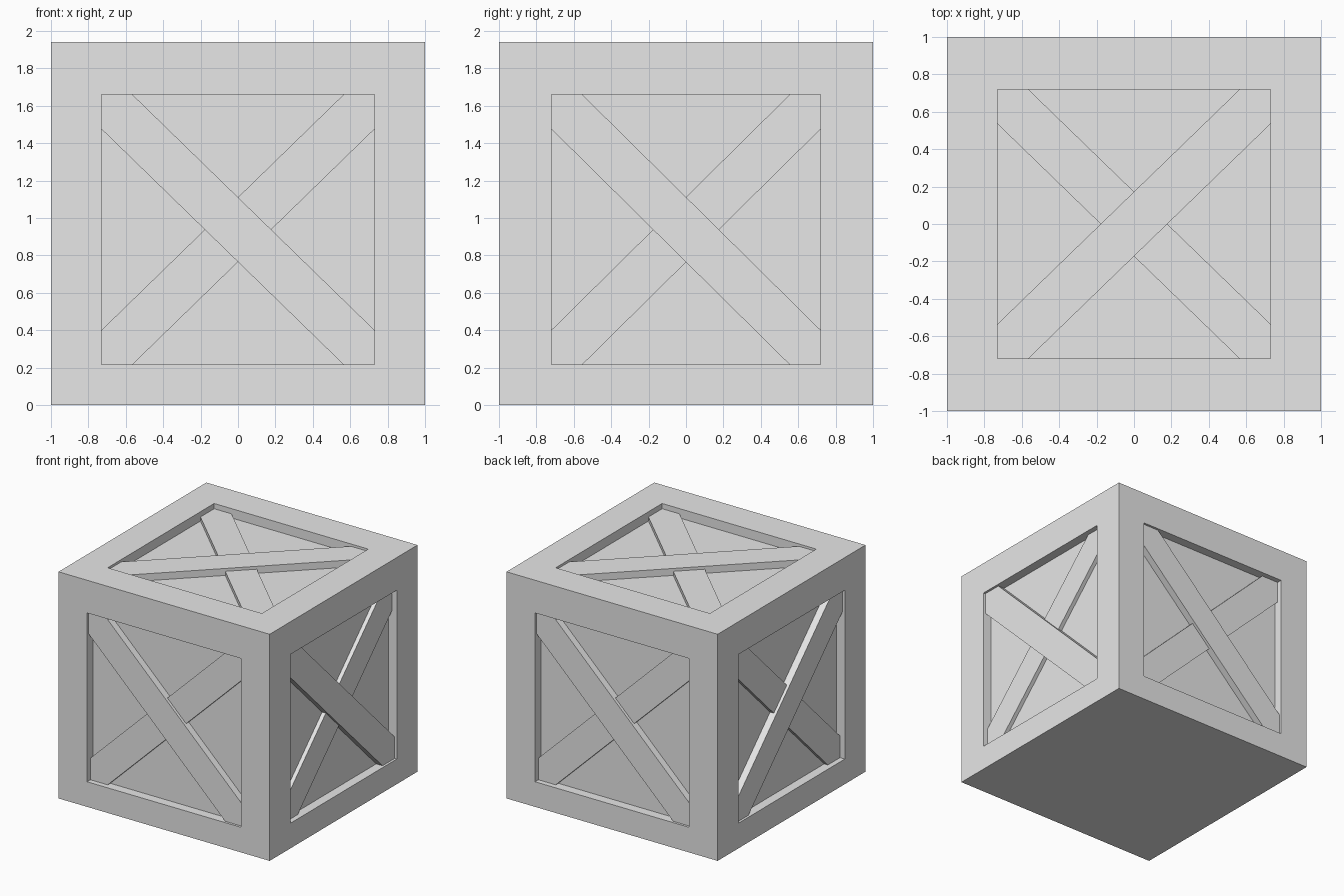
import bpy
import bmesh
from mathutils import Vector

cube = bpy.data.objects.get("Cube")
if cube:
    bpy.data.objects.remove(cube)

HEIGHT = 1.94
OPEN_X, OPEN_Y = 0.73, 0.72        # half sizes of the openings
OPEN_LOW, OPEN_HIGH = 0.215, 1.66
MID_Z = (OPEN_LOW + OPEN_HIGH) / 2
HALF_Z = (OPEN_HIGH - OPEN_LOW) / 2
RECESS = 0.08                      # depth of the panels
UPPER, LOWER = 0.02, 0.045         # depth of the two crossing braces

grey = bpy.data.materials.new("crate_grey")
grey.use_nodes = True
grey.diffuse_color = (0.8, 0.8, 0.8, 1)
grey.node_tree.nodes["Principled BSDF"].inputs["Base Color"].default_value = (0.8, 0.8, 0.8, 1)


def add_object(name, bm):
    bmesh.ops.recalc_face_normals(bm, faces=bm.faces)
    mesh = bpy.data.meshes.new(name)
    bm.to_mesh(mesh)
    bm.free()
    mesh.materials.append(grey)
    obj = bpy.data.objects.new(name, mesh)
    bpy.context.collection.objects.link(obj)
    return obj


# Crate body: a box with a framed, sunken panel on every face but the bottom
bm = bmesh.new()
bmesh.ops.create_cube(bm, size=2)
for v in bm.verts:
    v.co.z = HEIGHT if v.co.z > 0 else 0
bm.normal_update()
panels = [f for f in bm.faces if f.normal.z > -0.5]
bmesh.ops.inset_individual(bm, faces=panels, thickness=0.2)
for f in panels:
    n = f.normal.copy()
    for v in f.verts:
        if abs(n.x) < 0.5:
            v.co.x = OPEN_X if v.co.x > 0 else -OPEN_X
        if abs(n.y) < 0.5:
            v.co.y = OPEN_Y if v.co.y > 0 else -OPEN_Y
        if abs(n.z) < 0.5:
            v.co.z = OPEN_HIGH if v.co.z > MID_Z else OPEN_LOW
bmesh.ops.inset_individual(bm, faces=panels, thickness=0, depth=-RECESS)
add_object("crate_body", bm)


def add_brace(name, centre, right, up, half_w, half_h, slope, depth):
    """Diagonal board, cut to fit the corners of its opening."""
    right, up, centre = Vector(right), Vector(up), Vector(centre)
    out = right.cross(up)
    cut_w, cut_h = half_w - 0.165, half_h - 0.185
    outline = [(-half_w, -half_h), (-cut_w, -half_h), (half_w, cut_h),
               (half_w, half_h), (cut_w, half_h), (-half_w, -cut_h)]
    bm = bmesh.new()
    top = [bm.verts.new(centre + right * a * slope + up * b - out * depth) for a, b in outline]
    face = bm.faces.new(top)
    base = bmesh.ops.extrude_face_region(bm, geom=[face])["geom"]
    moved = [g for g in base if isinstance(g, bmesh.types.BMVert)]
    bmesh.ops.translate(bm, verts=moved, vec=-out * (RECESS + 0.01 - depth))
    add_object(name, bm)


# Crossed braces: side, centre, right, up, half sizes, slope of the upper board
Z = (0, 0, 1)
sides = [
    ("front", (0, -1, MID_Z), (1, 0, 0), Z, OPEN_X, HALF_Z, -1),
    ("back", (0, 1, MID_Z), (-1, 0, 0), Z, OPEN_X, HALF_Z, -1),
    ("left", (1, 0, MID_Z), (0, 1, 0), Z, OPEN_Y, HALF_Z, -1),
    ("right", (-1, 0, MID_Z), (0, -1, 0), Z, OPEN_Y, HALF_Z, 1),
    ("top", (0, 0, HEIGHT), (1, 0, 0), (0, 1, 0), OPEN_X, OPEN_Y, 1),
]
for side, centre, right, up, w, h, slope in sides:
    add_brace(side + "_upper_brace", centre, right, up, w, h, slope, UPPER)
    add_brace(side + "_lower_brace", centre, right, up, w, h, -slope, LOWER)
